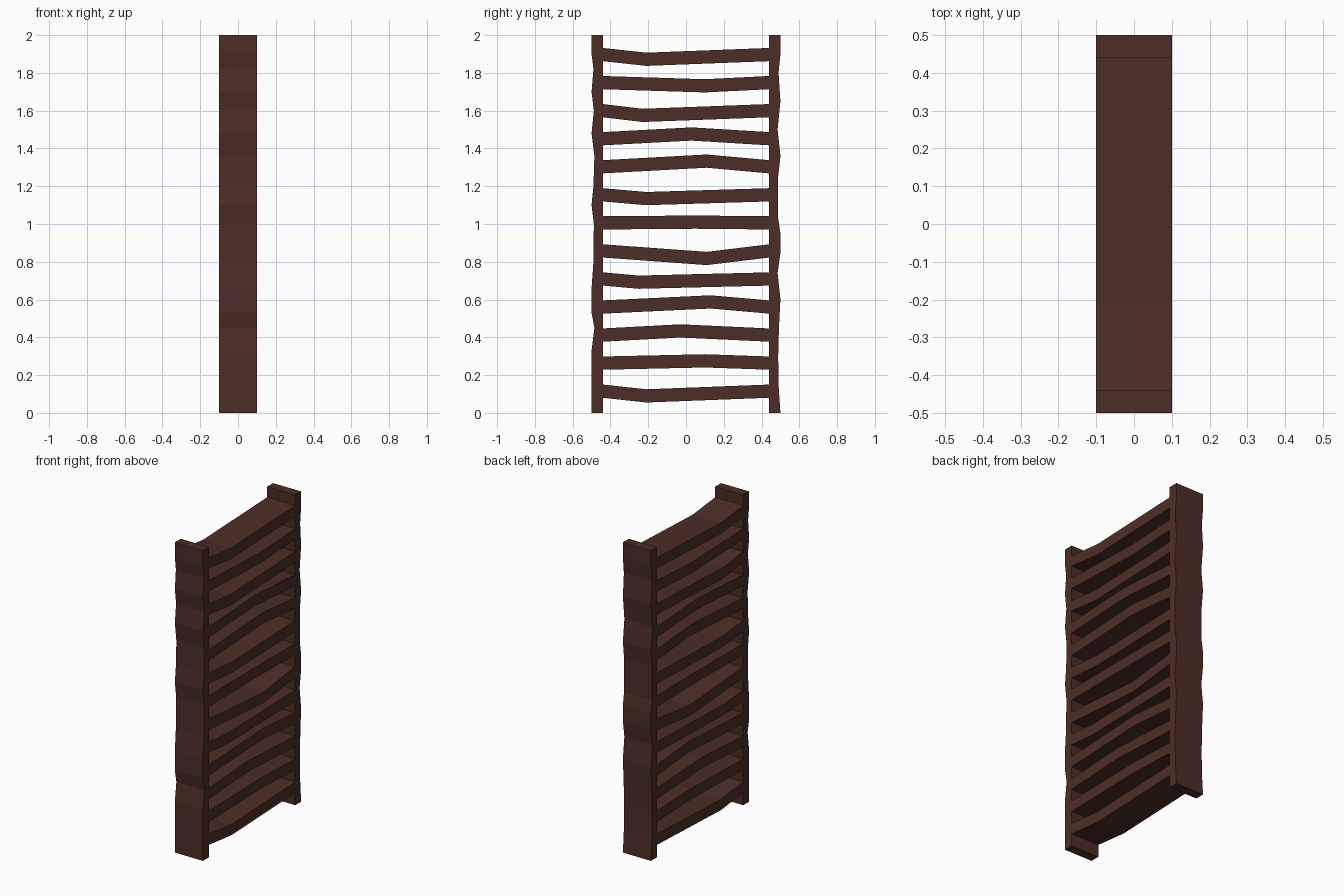
import bpy
import bmesh

cube = bpy.data.objects.get("Cube")
if cube:
    bpy.data.objects.remove(cube, do_unlink=True)

HALF_WIDTH = 0.1
INNER = 0.44
RUNG_HALF = 0.035

wood = bpy.data.materials.new("dark_brown_wood")
wood.use_nodes = True
colour = (0.073, 0.027, 0.019, 1)
wood.diffuse_color = colour
wood.node_tree.nodes["Principled BSDF"].inputs["Base Color"].default_value = colour


def plank(name, side_a, side_b):
    """Solid band between two (y, z) edge lines, as wide as the ladder."""
    bm = bmesh.new()
    rings = []
    for a, b in zip(side_a, side_b):
        corners = [(-HALF_WIDTH, *a), (HALF_WIDTH, *a), (HALF_WIDTH, *b), (-HALF_WIDTH, *b)]
        rings.append([bm.verts.new(c) for c in corners])
    for low, high in zip(rings, rings[1:]):
        for i in range(4):
            j = (i + 1) % 4
            bm.faces.new((low[i], low[j], high[j], high[i]))
    bm.faces.new(rings[0])
    bm.faces.new(rings[-1])
    bmesh.ops.recalc_face_normals(bm, faces=bm.faces)
    mesh = bpy.data.meshes.new(name)
    bm.to_mesh(mesh)
    bm.free()
    mesh.materials.append(wood)
    obj = bpy.data.objects.new(name, mesh)
    bpy.context.collection.objects.link(obj)
    return obj


# Side posts: straight inside, wavy outside (height, distance from centre)
front_wave = [(0, .5), (.33, .5), (.45, .485), (.53, .5), (.66, .5), (.8, .49),
              (1, .488), (1.1, .5), (1.2, .49), (1.36, .485), (1.48, .5),
              (1.6, .488), (1.7, .5), (1.82, .49), (1.9, .5), (2, .5)]
back_wave = [(0, .5), (.15, .49), (.3, .488), (.45, .492), (.6, .5), (.74, .485),
             (.85, .5), (.95, .5), (1.03, .488), (1.25, .488), (1.36, .5),
             (1.5, .485), (1.65, .5), (1.8, .49), (1.9, .5), (2, .5)]
for name, side, wave in (("front_post", -1, front_wave), ("back_post", 1, back_wave)):
    plank(name, [(side * INNER, z) for z, _ in wave],
          [(side * y, z) for z, y in wave])

# Rungs: each bends once, at (position along the rung, rise or sag)
bends = [(-.21, -.025), (.1, .012), (-.03, .022), (.13, .027), (-.25, -.017),
         (.11, -.04), (.05, .004), (-.21, -.02), (.11, .03), (.03, .025),
         (-.23, -.025), (.1, -.017), (-.21, -.025)]
for i, (bend_y, rise) in enumerate(bends):
    z = 0.115 + i * 0.1485
    line = [(-INNER, z), (bend_y, z + rise), (INNER, z)]
    plank(f"rung_{i + 1}", [(y, h - RUNG_HALF) for y, h in line],
          [(y, h + RUNG_HALF) for y, h in line])
